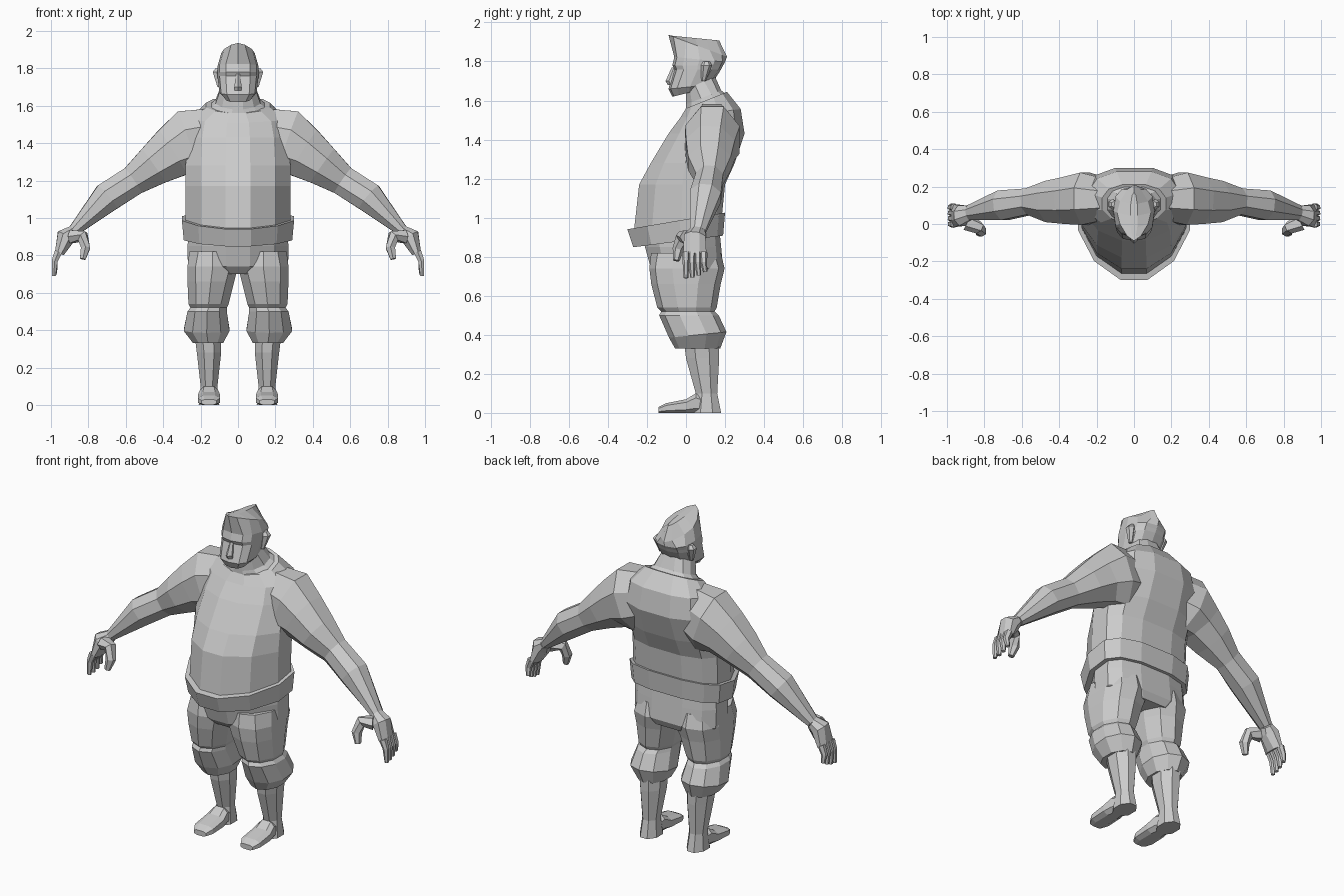
import bpy, bmesh, math
from mathutils import Vector

cube = bpy.data.objects.get("Cube")
if cube:
    bpy.data.objects.remove(cube, do_unlink=True)

grey = bpy.data.materials.new("plain grey")
grey.use_nodes = True
shade = (.6, .6, .6, 1)
grey.diffuse_color = shade
grey.node_tree.nodes["Principled BSDF"].inputs["Base Color"].default_value = shade


def signed_power(value, power):
    return math.copysign(abs(value) ** power, value)


def ring(centre, u_axis, v_axis, sides, power=1, flat_front=True):
    """Closed section with the given half axes; a power below one is boxier."""
    step = math.tau / sides
    start = step / 2 if flat_front else 0
    reach = math.cos(start)
    points = []
    for i in range(sides):
        angle = start + step * i
        s = signed_power(math.cos(angle) / reach, power)
        t = signed_power(math.sin(angle) / reach, power)
        points.append(Vector(centre) + Vector(u_axis) * s + Vector(v_axis) * t)
    return points


def loft(name, *tubes, mirror=False):
    """Skin each list of rings into a capped tube."""
    bm = bmesh.new()
    for rings in tubes:
        rows = [[bm.verts.new(point) for point in points] for points in rings]
        for low, high in zip(rows, rows[1:]):
            for i in range(len(low)):
                bm.faces.new((low[i - 1], low[i], high[i], high[i - 1]))
        bm.faces.new(rows[0])
        bm.faces.new(rows[-1])
    bmesh.ops.recalc_face_normals(bm, faces=bm.faces)
    mesh = bpy.data.meshes.new(name)
    bm.to_mesh(mesh)
    bm.free()
    mesh.materials.append(grey)
    obj = bpy.data.objects.new(name, mesh)
    bpy.context.collection.objects.link(obj)
    if mirror:
        obj.modifiers.new("Mirror", "MIRROR").use_mirror_merge = False


def level(z, inner, outer, front, back, tilt=0, sides=8, power=1, flat_front=True):
    """Horizontal section, rising towards the back by tilt."""
    depth = (back - front) / 2
    return ring(((inner + outer) / 2, (front + back) / 2, z),
                ((outer - inner) / 2, 0, 0), (0, depth, depth * tilt),
                sides, power, flat_front)


def body(z, width, front, back, tilt=0, middle=.05):
    """Centred section, widest at middle, with a tapered front and a boxy back."""
    halves = []
    for depth, power in ((back - middle, .75), (middle - front, 1.1)):
        halves.append(ring((0, middle, z), (width, 0, 0),
                           (0, depth, depth * tilt), 12, power))
    return halves[0][:6] + halves[1][6:]


def skull(z, width, front, back, tilt=0, power=.75):
    """Centred section with a corner on the face line."""
    return level(z, -width, width, front, back, tilt, sides=12,
                 power=power, flat_front=False)


def sweep(sides, *stations):
    """Sections square to a path; each station is a point, thickness and depth."""
    points = [Vector(point) for point, _, _ in stations]
    rings = []
    for i, (_, thick, deep) in enumerate(stations):
        along = points[min(i + 1, len(points) - 1)] - points[max(i - 1, 0)]
        across = Vector((0, 1, 0)).cross(along).normalized()
        side = along.cross(across).normalized()
        rings.append(ring(points[i], across * thick, side * deep, sides))
    return rings


# Torso with a belly and a rounded upper back
loft("shirt_torso", [
    body(z=.95, width=.28, front=-.27, back=.18, tilt=.15),
    body(z=1.17, width=.28, front=-.24, back=.2),
    body(z=1.28, width=.28, front=-.18, back=.25),
    body(z=1.43, width=.27, front=-.09, back=.3, middle=.1),
    body(z=1.53, width=.25, front=-.03, back=.28, tilt=.15, middle=.1),
    body(z=1.6, width=.17, front=0, back=.21, tilt=.4, middle=.1)])

# Shirt hem, higher at the back, with a ledge on top and below
hem_top = dict(z=1, tilt=.17)
hem_bottom = dict(z=.89, tilt=.13)
loft("shirt_hem", [
    body(width=.26, front=-.25, back=.16, **hem_top),
    body(width=.3, front=-.3, back=.2, **hem_top),
    body(width=.29, front=-.27, back=.19, **hem_bottom),
    body(width=.25, front=-.22, back=.16, **hem_bottom)])

# Neck, spreading into the shoulders
loft("neck", [
    body(z=1.55, width=.2, front=0, back=.24, tilt=.4, middle=.1),
    body(z=1.62, width=.12, front=0, back=.18, tilt=.4, middle=.1),
    body(z=1.7, width=.09, front=0, back=.15, tilt=.2)])

# Head with jaw, eye hollow, brow and a sloping leaf-shaped crown with a ridge
loft("head", [
    skull(z=1.64, width=.07, front=-.07, back=.1, tilt=.25),
    skull(z=1.67, width=.1, front=-.09, back=.13, tilt=.1),
    skull(z=1.76, width=.11, front=-.06, back=.18),
    skull(z=1.78, width=.11, front=-.07, back=.19),
    skull(z=1.81, width=.11, front=-.06, back=.2, tilt=-.1),
    skull(z=1.88, width=.09, front=-.09, back=.21, tilt=-.37, power=1.3),
    skull(z=1.92, width=.02, front=-.08, back=.17, tilt=-.1, power=1)])

# Nose, a wedge widening downwards
loft("nose", [
    level(z=1.77, inner=-.01, outer=.01, front=-.07, back=-.03, sides=6),
    level(z=1.7, inner=-.02, outer=.02, front=-.1, back=-.04, sides=6),
    level(z=1.68, inner=-.02, outer=.02, front=-.09, back=-.04, sides=6)])

# Ears
loft("ears", [
    level(z=1.7, inner=.09, outer=.11, front=.08, back=.1, sides=6),
    level(z=1.78, inner=.09, outer=.135, front=.08, back=.13, sides=6),
    level(z=1.8, inner=.09, outer=.12, front=.09, back=.12, sides=6)], mirror=True)

# Arms from inside the shoulder to the wrist
wrist = ((.88, .06, .93), .03, .04)
loft("arms", sweep(
    8,
    ((.1, .13, 1.44), .15, .1),
    ((.26, .135, 1.4), .18, .14),
    ((.35, .125, 1.35), .14, .125),
    ((.45, .12, 1.28), .11, .11),
    ((.56, .12, 1.2), .08, .07),
    ((.7, .1, 1.11), .08, .08),
    wrist), mirror=True)

# Hands: palm, thumb and four fanned fingers
palm = sweep(8, wrist, ((.92, .045, .9), .05, .055), ((.955, .045, .81), .025, .06))
thumb = sweep(6, ((.89, .01, .9), .035, .04), ((.83, -.02, .9), .03, .03),
              ((.815, -.04, .84), .025, .025), ((.83, -.05, .78), .015, .015))
fingers = []
for i in range(4):
    y = i * .03
    tip_height = .69 + y * y * 4
    fingers.append(sweep(6, ((.96, y, .82), .02, .018), ((.98, y, .77), .016, .015),
                         ((.985 - y * .1, y * 1.1, tip_height), .01, .01)))
loft("hands", palm, thumb, *fingers, mirror=True)

# Shorts: a seat, then legs with a pinched seam and flared cuffs
loft("shorts_seat", [
    body(z=.95, width=.26, front=-.22, back=.17),
    body(z=.85, width=.27, front=-.21, back=.18),
    body(z=.74, width=.268, front=-.18, back=.19),
    body(z=.7, width=.2, front=-.14, back=.17)])
loft("shorts_legs", [
    level(z=.82, inner=.01, outer=.26, front=-.17, back=.17, sides=10),
    level(z=.74, inner=0, outer=.27, front=-.18, back=.19, sides=10, power=.8),
    level(z=.66, inner=.02, outer=.27, front=-.17, back=.17, sides=10, power=.9),
    level(z=.54, inner=.05, outer=.265, front=-.14, back=.15, sides=10),
    level(z=.52, inner=.06, outer=.255, front=-.12, back=.14, sides=10),
    level(z=.5, inner=.06, outer=.27, front=-.13, back=.16, sides=10),
    level(z=.4, inner=.045, outer=.29, front=-.08, back=.2, tilt=.1, sides=10),
    level(z=.33, inner=.08, outer=.24, front=-.05, back=.17, sides=10)], mirror=True)

# Bare shins
loft("shins", [
    level(z=.36, inner=.09, outer=.23, front=-.01, back=.17),
    level(z=.28, inner=.09, outer=.22, front=0, back=.17),
    level(z=.1, inner=.11, outer=.2, front=.05, back=.16),
    level(z=0, inner=.1, outer=.21, front=.03, back=.18)], mirror=True)


# Feet: upright sections from under the ankle to the toes on a flat sole
def foot(y, width, height):
    return ring((.155, y, height / 2), (width, 0, 0), (0, 0, height / 2), 8, .7)


loft("feet", [
    foot(y=.1, width=.04, height=.08),
    foot(y=.05, width=.05, height=.1),
    foot(y=0, width=.06, height=.07),
    foot(y=-.1, width=.06, height=.05),
    foot(y=-.14, width=.04, height=.03)], mirror=True)
